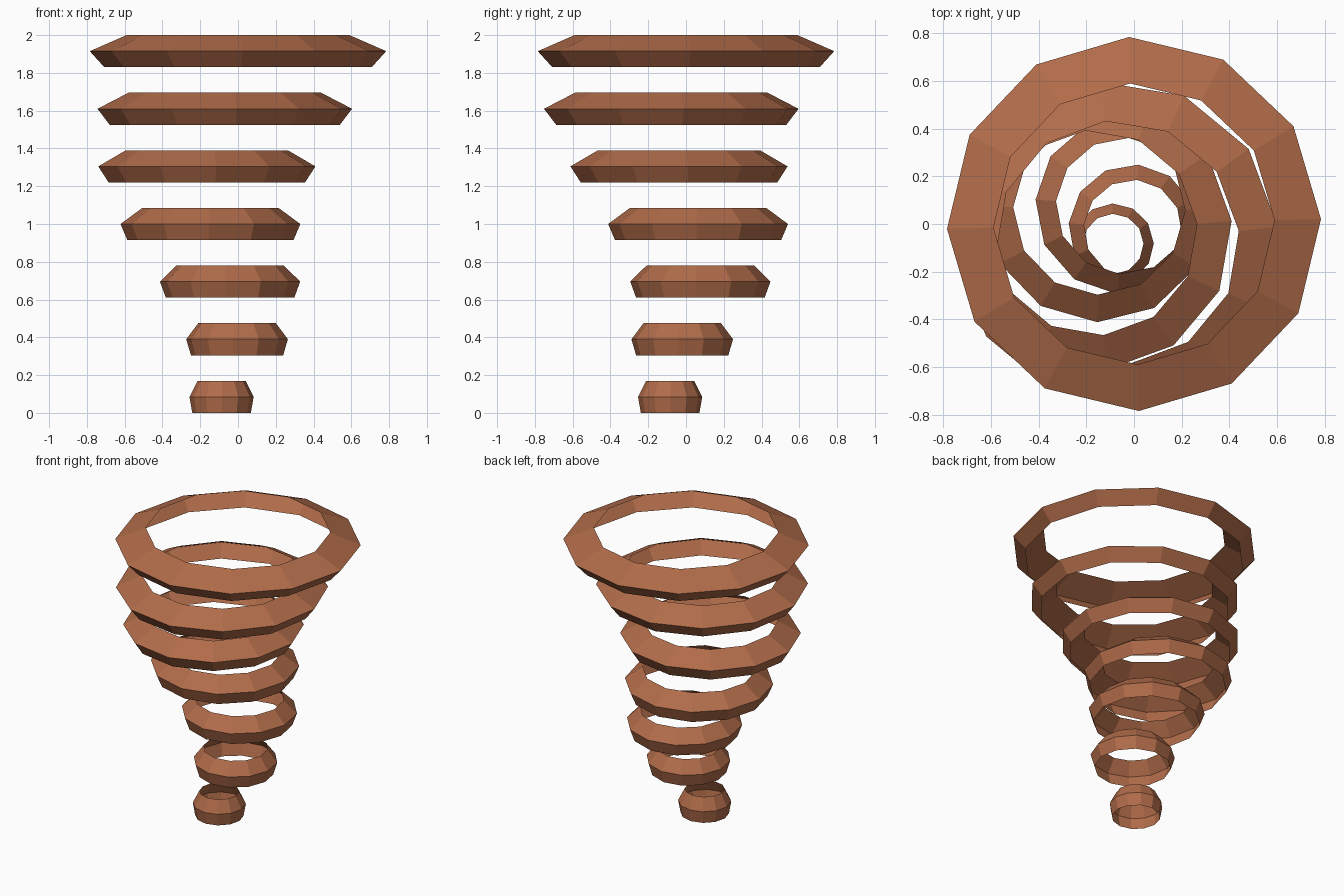
import bpy, bmesh
from math import cos, sin, radians, pi

cube = bpy.data.objects.get("Cube")
if cube:
    bpy.data.objects.remove(cube)

SIDES = 12
BAND_HEIGHT = 0.17
SPACING = 0.305

clay = bpy.data.materials.new("warm_brown")
clay.use_nodes = True
clay.diffuse_color = (0.44, 0.15, 0.068, 1)
clay.node_tree.nodes["Principled BSDF"].inputs["Base Color"].default_value = clay.diffuse_color


def funnel_ring(name, base, centre, radii, turn):
    """Open faceted band lofted through bottom, widest and top loops."""
    bm = bmesh.new()
    loops = []
    for level, r in enumerate(radii):
        z = base + level * BAND_HEIGHT / 2
        angles = [radians(turn) + 2 * pi * k / SIDES for k in range(SIDES)]
        loops.append([bm.verts.new((centre[0] + r * cos(a), centre[1] + r * sin(a), z))
                      for a in angles])
    for low, high in zip(loops, loops[1:]):
        for k in range(SIDES):
            n = (k + 1) % SIDES
            bm.faces.new((low[k], low[n], high[n], high[k]))
    mesh = bpy.data.meshes.new(name)
    bm.to_mesh(mesh)
    bm.free()
    mesh.materials.append(clay)
    obj = bpy.data.objects.new(name, mesh)
    bpy.context.collection.objects.link(obj)


# Rings from the tip upward: centre, (bottom, widest, top) radii, turn in degrees
rings = [
    ((-0.087, -0.084), (0.155, 0.170, 0.127), 1),
    ((-0.005, -0.020), (0.245, 0.270, 0.206), -5),
    ((-0.042, 0.076), (0.341, 0.372, 0.286), -4),
    ((-0.146, 0.064), (0.440, 0.476, 0.361), -1),
    ((-0.165, -0.037), (0.522, 0.577, 0.431), 5),
    ((-0.070, -0.078), (0.612, 0.677, 0.512), 5.5),
    ((0, 0), (0.708, 0.785, 0.590), 1.5),
]
for i, (centre, radii, turn) in enumerate(rings):
    funnel_ring(f"funnel_ring_{i + 1}", i * SPACING, centre, radii, turn)
